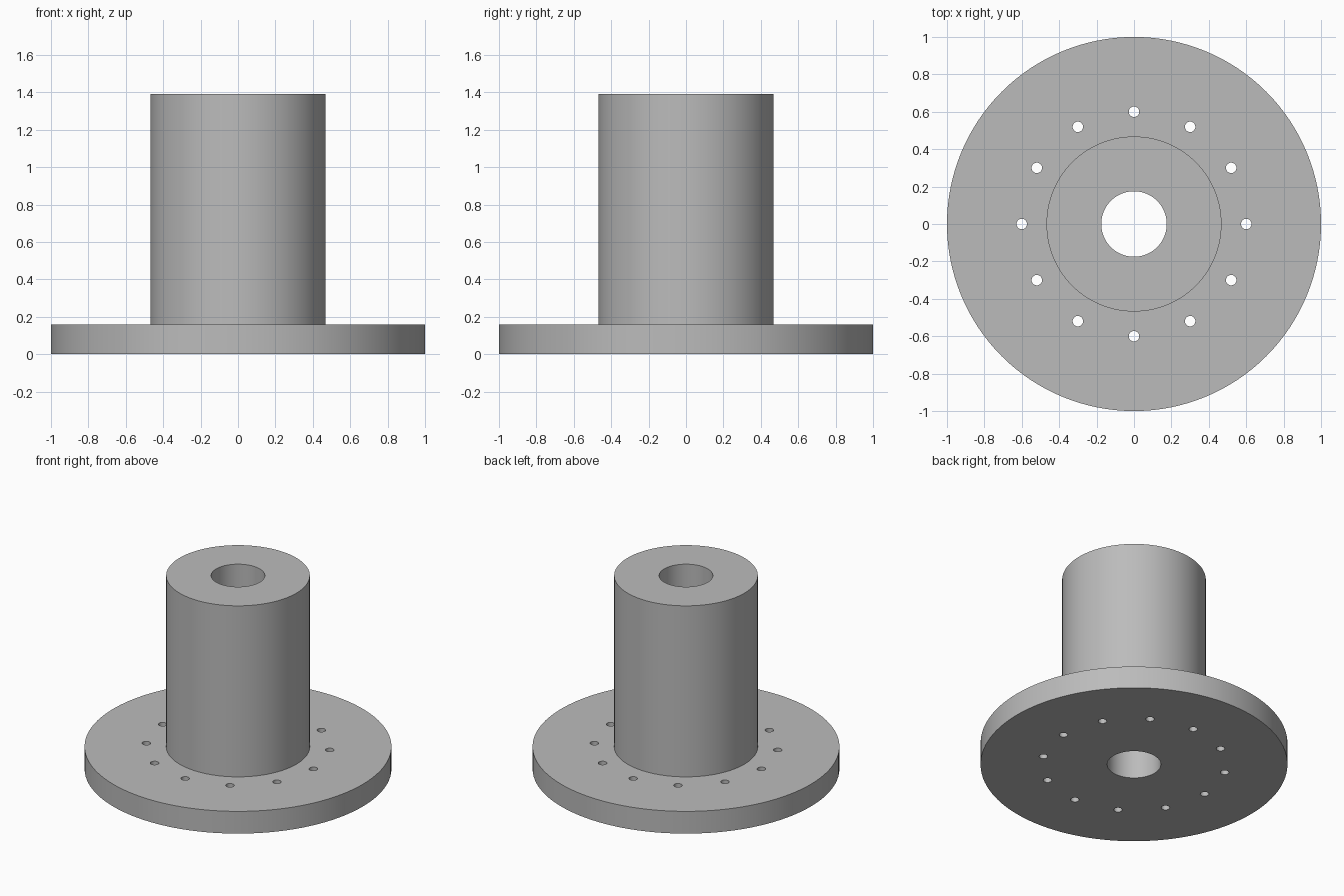
import bpy
import bmesh
from math import cos, sin, pi, radians

cube = bpy.data.objects.get("Cube")
if cube:
    bpy.data.objects.remove(cube, do_unlink=True)

FLANGE_R, FLANGE_H = 1.0, 0.16
HUB_R, HUB_TOP = 0.468, 1.39
BORE_R = 0.175
BOLT_CIRCLE, BOLT_R, BOLTS = 0.6, 0.028, 12
SEGMENTS = 128

grey = bpy.data.materials.new("plain grey")
grey.use_nodes = True
grey_colour = (0.5, 0.5, 0.5, 1)
grey.diffuse_color = grey_colour
grey.node_tree.nodes["Principled BSDF"].inputs["Base Color"].default_value = grey_colour


def make_object(name, bm):
    bmesh.ops.recalc_face_normals(bm, faces=bm.faces)
    mesh = bpy.data.meshes.new(name)
    bm.to_mesh(mesh)
    bm.free()
    obj = bpy.data.objects.new(name, mesh)
    bpy.context.collection.objects.link(obj)
    mesh.materials.append(grey)
    return obj


# Flange, hub and through bore as one turned profile
profile = [(BORE_R, 0), (FLANGE_R, 0), (FLANGE_R, FLANGE_H),
           (HUB_R, FLANGE_H), (HUB_R, HUB_TOP), (BORE_R, HUB_TOP)]
bm = bmesh.new()
rings = []
for r, z in profile:
    rings.append([bm.verts.new((r * cos(2 * pi * i / SEGMENTS),
                                r * sin(2 * pi * i / SEGMENTS), z))
                  for i in range(SEGMENTS)])
for k, ring in enumerate(rings):
    above = rings[(k + 1) % len(rings)]
    for i in range(SEGMENTS):
        j = (i + 1) % SEGMENTS
        bm.faces.new((ring[i], ring[j], above[j], above[i]))
hub = make_object("flanged_hub", bm)

# Ring of bolt hole cutters
bm = bmesh.new()
for i in range(BOLTS):
    a = 2 * pi * i / BOLTS
    pin = bmesh.ops.create_cone(bm, cap_ends=True, segments=32, radius1=BOLT_R,
                                radius2=BOLT_R, depth=FLANGE_H * 2)
    bmesh.ops.translate(bm, verts=pin["verts"],
                        vec=(BOLT_CIRCLE * cos(a), BOLT_CIRCLE * sin(a), FLANGE_H / 2))
cutter = make_object("bolt_hole_cutter", bm)
cutter.hide_render = True

# Drill the bolt holes through the flange
drill = hub.modifiers.new("bolt holes", 'BOOLEAN')
drill.operation = 'DIFFERENCE'
drill.solver = 'EXACT'
drill.object = cutter
bpy.ops.object.select_all(action='DESELECT')
hub.select_set(True)
bpy.context.view_layer.objects.active = hub
bpy.ops.object.modifier_apply(modifier=drill.name)
bpy.data.objects.remove(cutter, do_unlink=True)

# Smooth the round walls and keep the rims crisp
bpy.ops.object.shade_smooth_by_angle(angle=radians(30))
